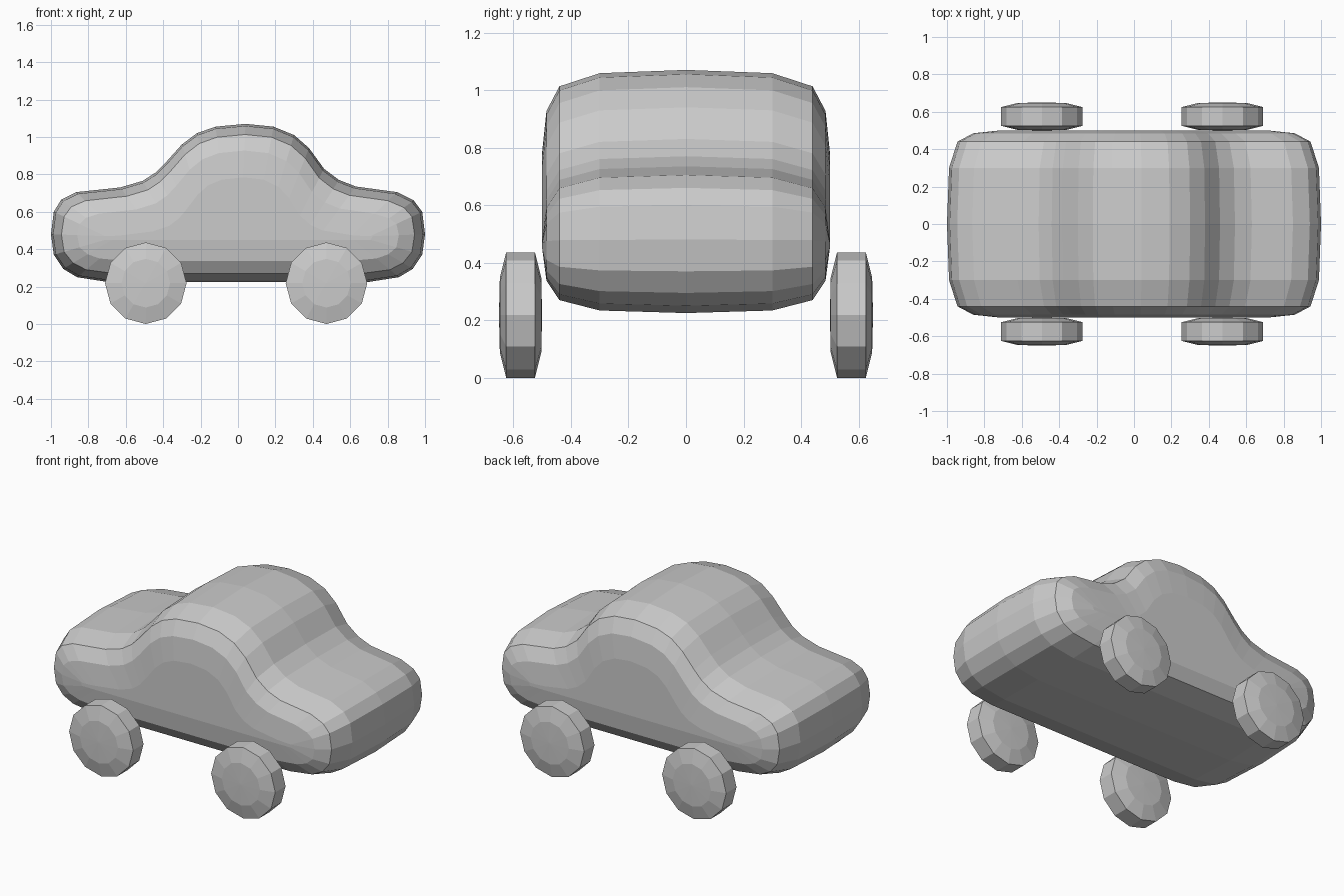
import bpy, bmesh
from math import sin, cos, pi

cube = bpy.data.objects.get("Cube")
if cube:
    bpy.data.objects.remove(cube, do_unlink=True)

grey = bpy.data.materials.new("plain grey")
grey.use_nodes = True
colour = (0.6, 0.6, 0.6, 1)
grey.diffuse_color = colour
grey.node_tree.nodes["Principled BSDF"].inputs["Base Color"].default_value = colour


def make_object(name, bm):
    bmesh.ops.recalc_face_normals(bm, faces=bm.faces)
    mesh = bpy.data.meshes.new(name)
    bm.to_mesh(mesh)
    bm.free()
    mesh.materials.append(grey)
    obj = bpy.data.objects.new(name, mesh)
    bpy.context.collection.objects.link(obj)
    return obj


def loft(bm, loops):
    """Join closed loops of equal length and return the vertex rings."""
    rings = [[bm.verts.new(p) for p in loop] for loop in loops]
    for a, b in zip(rings, rings[1:]):
        n = len(a)
        for i in range(n):
            j = (i + 1) % n
            bm.faces.new((a[i], a[j], b[j], b[i]))
    return rings


# Body: side profile lofted across the width, rounded towards an inner core
profile = [(-1, .48), (-.985, .6), (-.945, .665), (-.865, .705), (-.63, .73),
           (-.51, .765), (-.44, .81), (-.385, .865), (-.3, .96), (-.22, 1.02),
           (-.12, 1.055), (.04, 1.07), (.19, 1.055), (.3, 1.01), (.38, .94),
           (.46, .83), (.54, .77), (.63, .735), (.85, .705), (.94, .66),
           (.985, .6), (1, .48), (.985, .37), (.935, .295), (.86, .25),
           (.7, .225), (.25, .225), (-.25, .225), (-.7, .225), (-.86, .25),
           (-.935, .295), (-.985, .37)]


def core(x, z):
    if z < .48:
        return .72 * x, .45
    return .72 * x, .47 + .85 * max(z - .7, 0)


def section(y, t):
    points = []
    for x, z in profile:
        cx, cz = core(x, z)
        points.append((x + (cx - x) * t, y, z + (cz - z) * t))
    return points


half = [(.3, .04), (.44, .2), (.485, .5), (.5, 1)]
stations = [(-y, t) for y, t in reversed(half)] + [(0, 0)] + half
bm = bmesh.new()
rings = loft(bm, [section(y, t) for y, t in stations])
bm.faces.new(rings[0])
bm.faces.new(rings[-1])
make_object("body", bm)


# Wheels: twelve-sided discs with slightly domed faces
def wheel(name, x, y):
    radius, sides = .218, 12
    bm = bmesh.new()
    loops = []
    for r, d in ((.13, -.072), (radius, -.05), (radius, .05), (.13, .072)):
        loops.append([(r * cos(2 * pi * i / sides), d, r * sin(2 * pi * i / sides))
                      for i in range(sides)])
    rings = loft(bm, loops)
    for ring, d in ((rings[0], -.075), (rings[-1], .075)):
        hub = bm.verts.new((0, d, 0))
        for i in range(sides):
            bm.faces.new((ring[i], ring[(i + 1) % sides], hub))
    obj = make_object(name, bm)
    obj.location = (x, y, radius)


for end, x in (("right", -.493), ("left", .473)):
    for side, y in (("front", -.575), ("back", .575)):
        wheel(f"{side}_{end}_wheel", x, y)
